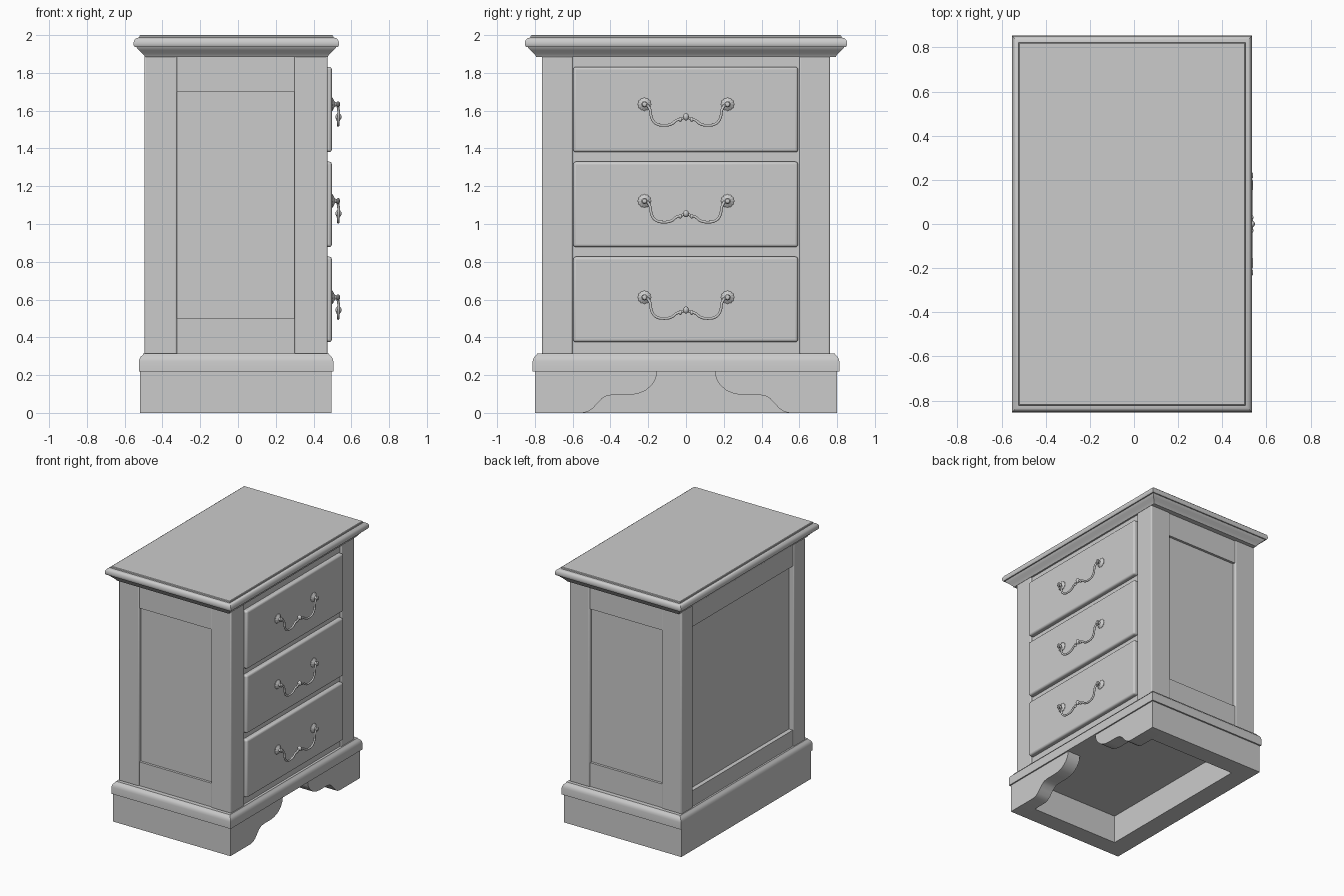
import bpy, bmesh, math
from mathutils import Vector

if "Cube" in bpy.data.objects:
    bpy.data.objects.remove(bpy.data.objects["Cube"])


def finish(name, bm, bevel=0.0):
    """Turn a bmesh into a named object, smooth with sharp edges kept."""
    bmesh.ops.recalc_face_normals(bm, faces=bm.faces)
    me = bpy.data.meshes.new(name)
    bm.to_mesh(me)
    bm.free()
    ob = bpy.data.objects.new(name, me)
    bpy.context.collection.objects.link(ob)
    me.shade_smooth()
    me.set_sharp_from_angle(angle=math.radians(32))
    if bevel:
        mod = ob.modifiers.new("edge", 'BEVEL')
        mod.width, mod.segments = bevel, 3
    return ob


def box(name, x, y, z, bevel=0.0):
    bm = bmesh.new()
    bmesh.ops.create_cube(bm, size=1)
    for v in bm.verts:
        v.co = [(r[0] + r[1]) / 2 + c * (r[1] - r[0]) for r, c in zip((x, y, z), v.co)]
    return finish(name, bm, bevel)


def skin(bm, rings):
    """Join closed rings of points and cap both ends."""
    vs = [[bm.verts.new(p) for p in ring] for ring in rings]
    n = len(vs[0])
    for a, b in zip(vs, vs[1:]):
        for i in range(n):
            bm.faces.new((a[i], a[(i + 1) % n], b[(i + 1) % n], b[i]))
    bm.faces.new(vs[0])
    bm.faces.new(vs[-1])


def moulding(name, cx, hx, hy, profile):
    """Rectangular slab whose edge follows (inset, z) points."""
    bm = bmesh.new()
    skin(bm, [[(cx + sx * (hx - d), sy * (hy - d), z)
               for sx, sy in ((-1, -1), (1, -1), (1, 1), (-1, 1))] for d, z in profile])
    return finish(name, bm)


def turned(name, origin, profile, lobes=0, n=48):
    """Turned part along +x from (x, radius, scallop) points."""
    bm = bmesh.new()
    rings = []
    for x, r, s in profile:
        rings.append([Vector(origin) + Vector((x, rr * math.cos(a), rr * math.sin(a)))
                      for a in (2 * math.pi * i / n for i in range(n))
                      for rr in (r * (1 + s * math.cos(lobes * a)),)])
    skin(bm, rings)
    return finish(name, bm)


def bead(name, loc, size):
    bm = bmesh.new()
    bmesh.ops.create_uvsphere(bm, u_segments=16, v_segments=10, radius=1)
    for v in bm.verts:
        v.co = Vector(loc) + Vector([c * s for c, s in zip(v.co, size)])
    return finish(name, bm)


# Top with rounded edge and cove below
moulding("top", -0.009, 0.544, 0.853,
         [(.060, 1.885), (.056, 1.893), (.045, 1.905), (.030, 1.920), (.018, 1.932),
          (.015, 1.938), (.006, 1.938), (.001, 1.946), (0, 1.957), (.002, 1.969),
          (.008, 1.979), (.017, 1.985), (.030, 1.987), (.031, 1.996), (.035, 2.0)])

# Base moulding
moulding("base_moulding", -0.01, 0.515, 0.812,
         [(0, .22), (0, .272), (.003, .286), (.010, .298), (.020, .306), (.024, .315)])

# Plinth: side and back boards, shaped front board
for s, side in ((-1, "left"), (1, "right")):
    box("plinth_side_" + side, (-.52, .385), sorted((s * .80, s * .66)), (0, .222))
box("plinth_back", (-.52, -.37), (-.66, .66), (0, .222))

curve = [(-.55, 0), (-.52, .006), (-.495, .022), (-.47, .05), (-.445, .076), (-.42, .09),
         (-.39, .095), (-.31, .095), (-.26, .100), (-.215, .118), (-.18, .148),
         (-.16, .18), (-.152, .222)]
half = [(-.80, .222), (-.80, 0)] + curve
bm = bmesh.new()
for s in (-1, 1):
    skin(bm, [[(x, -s * y, z) for y, z in half] for x in (.385, .495)])
finish("plinth_front_brackets", bm)

# Carcass: core, four corner posts
Z0, Z1 = .31, 1.89
box("carcass_core", (-.455, .462), (-.735, .735), (Z0, Z1))
for s, side in ((-1, "left"), (1, "right")):
    box("front_post_" + side, (.30, .474), sorted((s * .60, s * .762)), (Z0, Z1), .008)
    box("back_post_" + side, (-.496, -.323), sorted((s * .62, s * .762)), (Z0, Z1), .008)
    # Side rails framing the recessed panel
    for nm, z in (("top", (1.70, Z1)), ("bottom", (Z0, .50))):
        box(f"side_{nm}_rail_{side}", (-.33, .305), sorted((s * .70, s * .754)), z)

# Back rails
box("back_top_rail", (-.488, -.44), (-.63, .63), (1.72, Z1))
box("back_bottom_rail", (-.488, -.44), (-.63, .63), (Z0, .44))

# Bail handle path for one half: (x, y, z offset)
arm = [(.526, .205, -.002), (.532, .190, -.030), (.532, .181, -.075), (.531, .160, -.102),
       (.530, .115, -.112), (.530, .075, -.104), (.530, .050, -.085), (.531, .033, -.080)]


def handle(i, zc):
    for s, side in ((-1, "left"), (1, "right")):
        # Scalloped rosette and knob
        turned(f"rosette_{side}_{i}", (.494, s * .22, zc),
               [(0, .034, .07), (.005, .034, .07), (.010, .028, .06), (.014, .020, .03),
                (.020, .012, 0), (.028, .010, 0), (.032, .015, 0), (.038, .016, 0),
                (.044, .011, 0), (.046, .004, 0)], lobes=12)
        bead(f"grip_side_bead_{side}_{i}", (.531, s * .030, zc - .081), (.010, .010, .012))
    path = [(x, -y, z) for x, y, z in arm] + [(.531, 0, -.070)] + arm[::-1]
    cu = bpy.data.curves.new(f"bail_{i}", 'CURVE')
    cu.dimensions, cu.bevel_depth, cu.bevel_resolution = '3D', .0075, 2
    cu.resolution_u, cu.use_fill_caps = 5, True
    sp = cu.splines.new('BEZIER')
    sp.bezier_points.add(len(path) - 1)
    for bp, (x, y, z) in zip(sp.bezier_points, path):
        bp.co = (x, y, zc + z)
        bp.handle_left_type = bp.handle_right_type = 'AUTO'
    ob = bpy.data.objects.new(f"bail_{i}", cu)
    bpy.context.collection.objects.link(ob)
    bpy.ops.object.select_all(action='DESELECT')
    ob.select_set(True)
    bpy.context.view_layer.objects.active = ob
    bpy.ops.object.convert(target='MESH')
    bead(f"grip_centre_bead_{i}", (.532, 0, zc - .067), (.016, .015, .019))


# Drawer fronts with handles
for i, (z, zc) in enumerate(((.375, .612), (.878, 1.122), (1.38, 1.634)), 1):
    box(f"drawer_front_{i}", (.44, .497), (-.597, .593), (z, z + .452), .014)
    handle(i, zc)
